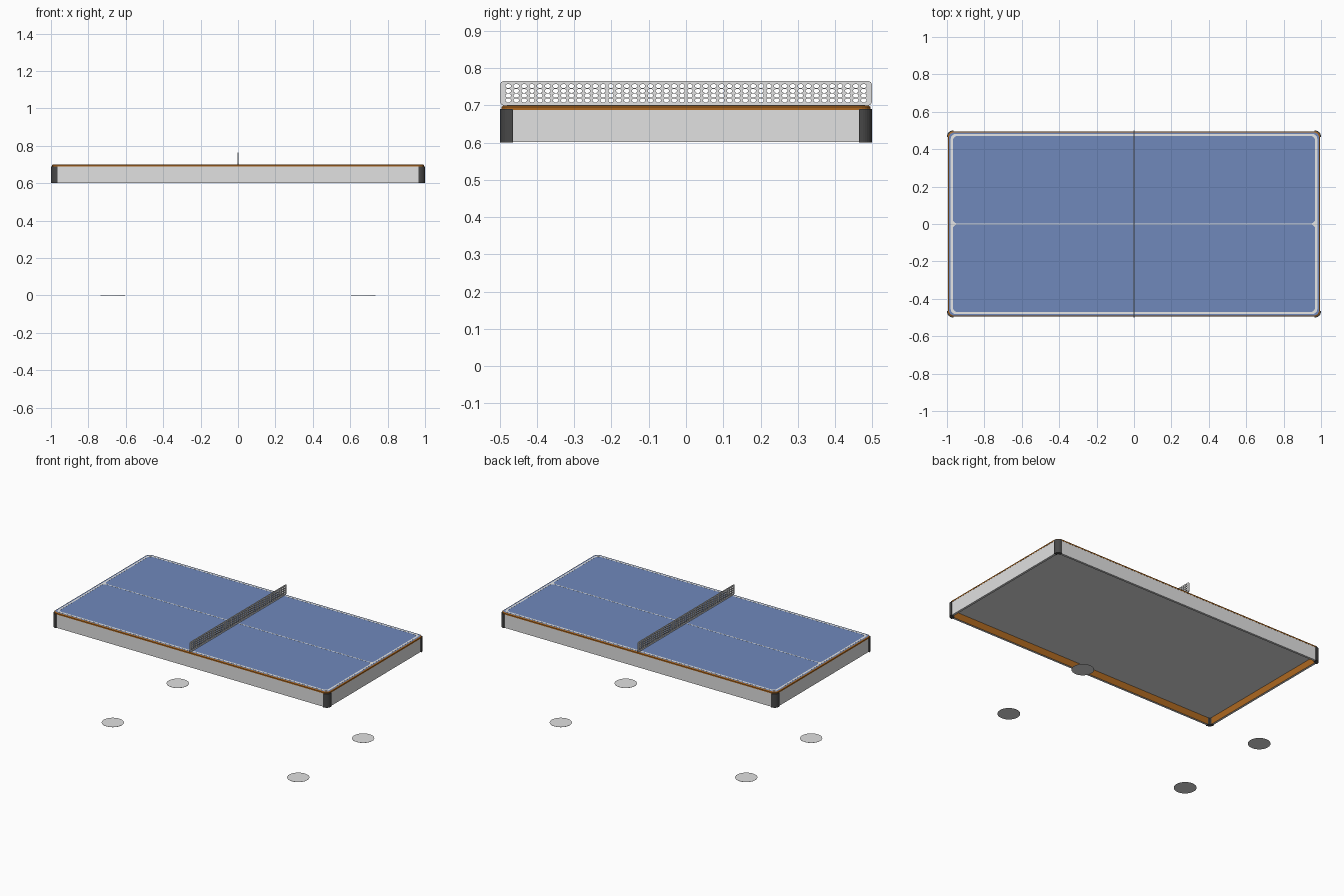
import bpy, bmesh, math
from mathutils import Matrix

if "Cube" in bpy.data.objects:
    bpy.data.objects.remove(bpy.data.objects["Cube"])


def material(name, rgb):
    m = bpy.data.materials.new(name)
    m.diffuse_color = (*rgb, 1)
    m.use_nodes = True
    m.node_tree.nodes["Principled BSDF"].inputs["Base Color"].default_value = m.diffuse_color
    return m


BLUE = material("table blue", (0.16, 0.25, 0.50))
BROWN = material("wood brown", (0.42, 0.14, 0.015))
GREY = material("light grey", (0.75, 0.75, 0.75))
DARK = material("dark corner grey", (0.065, 0.065, 0.065))
WHITE = material("line white", (0.85, 0.85, 0.85))


def link(name, mesh, *mats):
    ob = bpy.data.objects.new(name, mesh)
    bpy.context.collection.objects.link(ob)
    for m in mats:
        mesh.materials.append(m)
    return ob


def rounded(hx, hy, r, cx=0, cy=0, n=6):
    pts = []
    for k, (sx, sy) in enumerate(((1, 1), (-1, 1), (-1, -1), (1, -1))):
        for i in range(n + 1):
            a = math.pi / 2 * (k + i / n)
            pts.append((cx + sx * (hx - r) + r * math.cos(a),
                        cy + sy * (hy - r) + r * math.sin(a)))
    return pts


def plate(name, loops, depth, mat, matrix):
    """Flat plate with holes: first loop is the outline, the rest cut it."""
    cu = bpy.data.curves.new(name, 'CURVE')
    cu.dimensions, cu.fill_mode, cu.extrude = '2D', 'BOTH', depth / 2
    for pts in loops:
        sp = cu.splines.new('POLY')
        sp.points.add(len(pts) - 1)
        for p, (x, y) in zip(sp.points, pts):
            p.co = (x, y, 0, 1)
        sp.use_cyclic_u = True
    tmp = bpy.data.objects.new(name + "_curve", cu)
    bpy.context.collection.objects.link(tmp)
    dg = bpy.context.evaluated_depsgraph_get()
    mesh = bpy.data.meshes.new_from_object(tmp.evaluated_get(dg))
    bpy.data.objects.remove(tmp)
    mesh.materials.clear()
    mesh.transform(matrix)
    return link(name, mesh, mat)


def loft(name, rings, *mats):
    """Closed solid through stacked rings of (points, z)."""
    bm = bmesh.new()
    vs = [[bm.verts.new((x, y, z)) for x, y in pts] for pts, z in rings]
    n = len(vs[0])
    for a, b in zip(vs, vs[1:]):
        for i in range(n):
            bm.faces.new((a[i], a[(i + 1) % n], b[(i + 1) % n], b[i]))
    bm.faces.new(vs[0][::-1])
    bm.faces.new(vs[-1])
    bmesh.ops.recalc_face_normals(bm, faces=bm.faces)
    mesh = bpy.data.meshes.new(name)
    bm.to_mesh(mesh)
    bm.free()
    return link(name, mesh, *mats)


def rect(x0, x1, y0, y1):
    return [(x0, y0), (x1, y0), (x1, y1), (x0, y1)]


# Table top: brown rounded edge, blue upper face
top = loft("table_top", [(rounded(0.995, 0.495, 0.03), 0.688),
                         (rounded(0.995, 0.495, 0.03), 0.696),
                         (rounded(0.989, 0.489, 0.026), 0.700)], BROWN, BLUE)
for p in top.data.polygons:
    p.material_index = 1 if p.normal.z > 0.95 else 0

# White court lines: border and long centre line
plate("court_lines", [rounded(0.98, 0.481, 0.025),
                      rounded(0.969, 0.2335, 0.025, 0, 0.2365),
                      rounded(0.969, 0.2335, 0.025, 0, -0.2365)],
      0.0006, WHITE, Matrix.Translation((0, 0, 0.7002)))

# Underside panel
loft("underside_panel", [(rect(-0.98, 0.98, -0.48, 0.48), 0.645),
                         (rect(-0.98, 0.98, -0.48, 0.48), 0.688)], GREY)

# Aprons, brown on their inner faces
for s, side in ((-1, "a"), (1, "b")):
    for name, pts in (("long_apron_", rect(-0.97, 0.97, s * 0.48, s * 0.494)),
                      ("short_apron_", rect(s * 0.98, s * 0.994, -0.47, 0.47))):
        ob = loft(name + side, [(pts, 0.601), (pts, 0.689)], GREY, BROWN)
        for p in ob.data.polygons:
            axis = 1 if name[0] == "l" else 0
            p.material_index = 1 if p.normal[axis] * s < -0.9 else 0

# Corner guards: rounded L-shaped posts
arc = [(0.97 + 0.029 * math.cos(a), 0.47 + 0.029 * math.sin(a))
       for a in (math.pi / 2 * i / 8 for i in range(9))]
guard = [(0.978, 0.464), (0.999, 0.464)] + arc + [(0.964, 0.499), (0.964, 0.478), (0.978, 0.478)]
for sx in (-1, 1):
    for sy in (-1, 1):
        pts = [(sx * x, sy * y) for x, y in guard]
        ob = loft(f"corner_guard_{sx}_{sy}", [(pts, 0.6), (pts, 0.6895)], DARK)

# Net: perforated plate across the middle
loops = [rounded(0.499, 0.0325, 0.01)]
for row in range(4):
    for col in range(46):
        cx, cy = (col - 22.5) * 0.0212, (row - 1.5) * 0.0128
        loops.append([(cx + 0.0078 * math.cos(math.pi * k / 4 + math.pi / 8),
                       cy + 0.0056 * math.sin(math.pi * k / 4 + math.pi / 8)) for k in range(8)])
to_yz = Matrix(((0, 0, 1, 0), (1, 0, 0, 0), (0, 1, 0, 0.7325), (0, 0, 0, 1)))
plate("net", loops, 0.005, GREY, to_yz)

# Floor discs under the table
for sx in (-1, 1):
    for sy in (-1, 1):
        pts = [(sx * 0.67 + 0.066 * math.cos(math.tau * i / 32),
                sy * 0.335 + 0.066 * math.sin(math.tau * i / 32)) for i in range(32)]
        loft(f"foot_disc_{sx}_{sy}", [(pts, 0), (pts, 0.001)], GREY)
